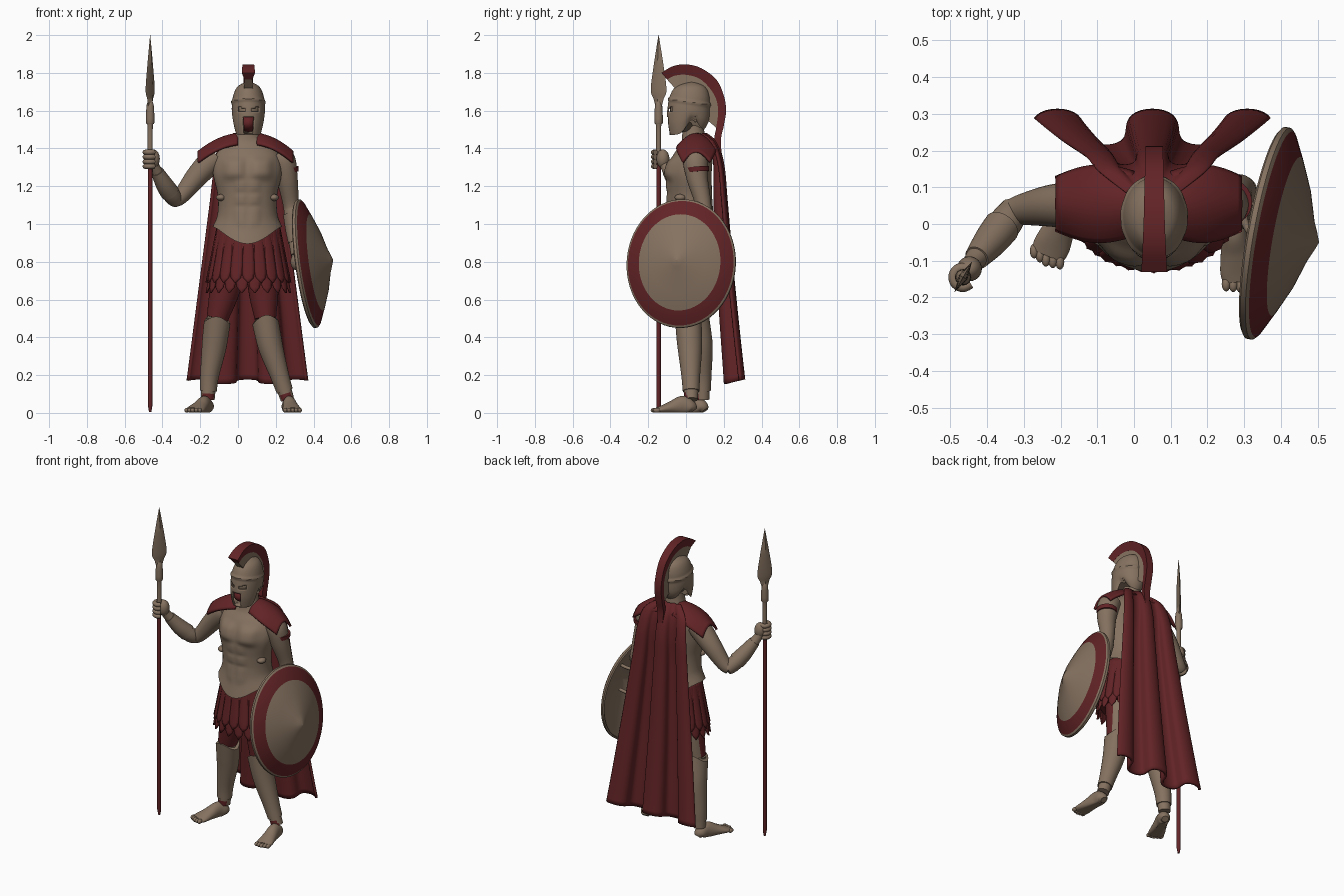
import bpy, bmesh
from math import sin, cos, pi, exp, sqrt, radians
from mathutils import Vector, Matrix

if "Cube" in bpy.data.objects:
    bpy.data.objects.remove(bpy.data.objects["Cube"])


def material(name, rgb):
    m = bpy.data.materials.new(name)
    m.diffuse_color = (*rgb, 1)
    m.use_nodes = True
    m.node_tree.nodes["Principled BSDF"].inputs["Base Color"].default_value = m.diffuse_color
    return m


TAN = material("bronze_tan", (0.235, 0.168, 0.117))
RED = material("deep_red", (0.122, 0.017, 0.019))
CX = 0.05  # body centre line


def finish(name, bm, mats, thick=0, angle=0.7):
    me = bpy.data.meshes.new(name)
    bmesh.ops.recalc_face_normals(bm, faces=bm.faces)
    bm.to_mesh(me)
    bm.free()
    for m in mats:
        me.materials.append(m)
    me.shade_smooth()
    me.set_sharp_from_angle(angle=angle)
    ob = bpy.data.objects.new(name, me)
    bpy.context.collection.objects.link(ob)
    if thick:
        mod = ob.modifiers.new("thickness", 'SOLIDIFY')
        mod.thickness, mod.offset = thick, 0
    return ob


def paint(ob, mat, rule):
    """Give a second colour to the faces that meet a rule."""
    ob.data.materials.append(mat)
    for f in ob.data.polygons:
        f.material_index = int(bool(rule(f.center, f.normal)))


def spline(pts, sub):
    """Catmull-Rom through tuples of any length."""
    out = []
    for i in range(len(pts) - 1):
        q = [pts[max(i - 1, 0)], pts[i], pts[i + 1], pts[min(i + 2, len(pts) - 1)]]
        for k in range(sub):
            t = k / sub
            out.append([0.5 * (2*b + (c-a)*t + (2*a-5*b+4*c-d)*t*t + (3*b-a-3*c+d)*t**3)
                        for a, b, c, d in zip(*q)])
    return out + [list(pts[-1])]


def loft(name, rings, mat, n=32, sub=6, flat=False, warp=None, ref=(1, 0, 0), cap=True, thick=0, cut=None):
    """Skin elliptical rings (x, y, z, radius_a[, radius_b]) along a path."""
    P = spline(rings, sub)
    bm, rows, ref = bmesh.new(), [], Vector(ref)
    for i, p in enumerate(P):
        c = Vector(p[:3])
        t = Vector((0, 0, 1)) if flat else \
            (Vector(P[min(i+1, len(P)-1)][:3]) - Vector(P[max(i-1, 0)][:3])).normalized()
        u = (ref - t * ref.dot(t)).normalized()
        v = t.cross(u)
        a, b = max(p[3], .001), max(p[-1] if len(p) > 4 else p[3], .001)
        rows.append([])
        for k in range(n):
            w = 2 * pi * k / n
            co = c + u * a * cos(w) + v * b * sin(w)
            if warp:
                warp(co, sin(w), i / (len(P) - 1))
            rows[-1].append(bm.verts.new(co))
    for r, s in zip(rows, rows[1:]):
        for k in range(n):
            bm.faces.new((r[k], r[(k+1) % n], s[(k+1) % n], s[k]))
    if cap:
        bm.faces.new(rows[0])
        bm.faces.new(rows[-1])
    if cut:
        bmesh.ops.delete(bm, geom=[f for f in bm.faces if cut(f.calc_center_median())], context='FACES')
    return finish(name, bm, [mat], thick)


def grid(name, fn, nu, nv, mat, thick):
    bm = bmesh.new()
    V = [[bm.verts.new(fn(i / nu, j / nv)) for i in range(nu + 1)] for j in range(nv + 1)]
    for j in range(nv):
        for i in range(nu):
            bm.faces.new((V[j][i], V[j][i+1], V[j+1][i+1], V[j+1][i]))
    return finish(name, bm, [mat], thick)


def ball(name, loc, size, mat):
    bm = bmesh.new()
    bmesh.ops.create_uvsphere(bm, u_segments=24, v_segments=14, radius=1,
                              matrix=Matrix.LocRotScale(Vector(loc), None, Vector(size)))
    return finish(name, bm, [mat])


# Muscled cuirass (lower edge dips over the belly) and neck
def muscles(p, s, v):
    dx = abs(p.x - CX)
    if s < 0:
        bulge = .022 * exp(-((dx-.075)/.055)**4 - ((p.z-1.295)/.055)**4)
        for z in (1.20, 1.13, 1.06):
            bulge += .007 * exp(-((dx-.036)/.03)**4 - ((p.z-z)/.03)**4)
        p.y -= bulge
    dip = abs(s)**3 * max(0, 1 - v * 5)
    p.y += (.018 if s > 0 else -.018) * dip
    p.z -= .09 * dip


loft("cuirass", [(CX, .026, .985, .184, .138), (CX, .025, 1.05, .159, .122), (CX, .02, 1.15, .157, .118),
                 (CX, .018, 1.27, .182, .118), (CX, .035, 1.36, .17, .105), (CX, .045, 1.42, .12, .075),
                 (CX, .04, 1.47, .064, .06), (CX, .035, 1.56, .055, .056)], TAN, 72, 10, True, muscles, cap=False)
for s in (-1, 1):
    ball("side_buckle", (CX + s*.14, -.03, 1.14), (.026, .03, .018), TAN)


# Skirt with two layers of tongue-ended strips
def skirt_point(w, z, k=0):
    return Vector((CX + .005 + (.158 + .172*(1-z) + k)*cos(w), .028 + (.112 + .112*(1-z) + k)*sin(w), z))


loft("skirt_lining", [(CX+.005, .028, .7, .2, .138), (CX+.005, .028, 1.0, .148, .104)], RED, 48, 4, True)
for layer, (z1, k, shift) in enumerate(((.635, 0, .5), (.69, .008, 0))):
    bm, N = bmesh.new(), 20
    for i in range(N):
        wc, rows = 2 * pi * (i + shift) / N, []
        for j in range(13):
            t = j / 12
            q = max(0, (t - .8) / .2)
            half = pi / N * .98 * max(.06, sqrt(1 - q * q))
            rows.append([bm.verts.new(skirt_point(wc + c*half, .985 + (z1-.985)*t, k*t + .004*(1-abs(c))))
                         for c in (-1, -.5, 0, .5, 1)])
        for r, s in zip(rows, rows[1:]):
            for c in range(4):
                bm.faces.new((r[c], r[c+1], s[c+1], s[c]))
    finish(f"skirt_strips_{layer}", bm, [RED], .008)


# Legs, greaves and feet
def knee_peak(p, s, v):
    p.z += .045 * (abs(s)**2 - .5) * max(0, v * 4 - 3)


def sole(p, s, v):
    p.z = max(p.z, .002)


for side, hip, thigh, knee, calf, shin, ankle, heel, toe in (
        ("right", (-.03, .04, .85), (-.07, .05, .65), (-.11, .05, .5), (-.125, .075, .36),
         (-.15, .085, .2), (-.16, .088, .07), (-.155, .10), (-.235, -.085)),
        ("left", (.13, .03, .85), (.135, .025, .65), (.145, .01, .5), (.17, .02, .36),
         (.22, .025, .2), (.262, .028, .07), (.265, .04), (.288, -.155))):
    leg = loft(side + "_thigh", [(*knee, .057), (*thigh, .08), (*hip, .09)], RED)
    paint(leg, TAN, lambda c, n: n.y > .3)
    leg = loft(side + "_calf", [(*ankle, .036), (*shin, .043), (*calf, .06), (*knee, .055)], TAN)
    paint(leg, RED, lambda c, n: c.z < .1 and n.y < -.5)
    low = tuple(a*.65 + b*.35 for a, b in zip(ankle, shin))
    loft(side + "_greave", [(*low, .044), (*shin, .05), (*calf, .066), (*knee, .07)], TAN, 40, 8, warp=knee_peak)
    h, t = Vector((*heel, 0)), Vector((*toe, 0))
    f = [(0, .012, .02, .02), (.08, .03, .036, .036), (.3, .04, .036, .05),
         (.6, .028, .043, .034), (.85, .018, .05, .022), (1, .013, .046, .015)]
    loft(side + "_foot", [(*(h.lerp(t, k) + Vector((0, 0, z))), a, b) for k, z, a, b in f], TAN, warp=sole)
    d = (t - h).normalized()
    across = Vector((-d.y, d.x, 0))
    for i in range(5):
        o = t + across * (i - 2) * .019 + d * (.012 - .004 * abs(i - 2))
        ball(side + "_toe", (o.x, o.y, .014), (.012, .02, .013), TAN)

# Arms and bracers
SIDE = (0, 1, 0)
loft("right_upper_arm", [(-.11, .05, 1.36, .06), (-.145, .05, 1.33, .066), (-.22, .05, 1.25, .058),
                         (-.30, .04, 1.15, .043), (-.335, .03, 1.125, .036)], TAN, ref=SIDE)
loft("right_forearm", [(-.325, .045, 1.12, .035), (-.345, .01, 1.145, .045), (-.385, -.04, 1.2, .043),
                       (-.435, -.1, 1.29, .028), (-.45, -.12, 1.33, .026)], TAN, ref=SIDE)
loft("right_bracer", [(-.36, -.008, 1.165, .05), (-.39, -.046, 1.21, .046), (-.428, -.092, 1.278, .034)],
     TAN, ref=SIDE)
loft("left_arm", [(.21, .05, 1.37, .06), (.24, .05, 1.33, .066), (.26, .06, 1.24, .056), (.28, .09, 1.11, .043),
                  (.29, .085, 1.04, .044), (.3, .045, .88, .027), (.305, .035, .84, .025)], TAN, ref=SIDE)
loft("left_bracer", [(.299, .05, .9, .033), (.293, .07, .97, .042), (.288, .085, 1.05, .049)], TAN, ref=SIDE)
loft("left_arm_band", [(.261, .062, 1.275, .059), (.259, .06, 1.3, .0625)], RED, ref=SIDE)
ball("left_fist", (.31, .025, .8), (.032, .042, .045), TAN)
ball("right_palm", (-.448, -.122, 1.345), (.034, .034, .05), TAN)
SX, SY = -.465, -.145
for i in range(4):
    loft("right_finger", [(SX + .027*cos(a), SY + .027*sin(a), 1.305 + .025*i, .0135)
                          for a in [radians(70 + 50*k) for k in range(6)]], TAN, 12, 4, ref=(0, 0, 1))

# Spear
loft("spear_shaft", [(SX, SY, .005, .006), (SX, SY, .04, .012), (SX, SY, 1.38, .012)], RED, 16, 1)
loft("spear_neck", [(SX, SY, 1.37, .013), (SX, SY, 1.52, .014), (SX, SY, 1.535, .022),
                    (SX, SY, 1.62, .02), (SX, SY, 1.65, .012)], TAN, 16, 3, True)
blade = loft("spear_blade", [(0, 0, 1.6, .014, .014), (0, 0, 1.66, .013, .03), (0, 0, 1.71, .013, .048),
                             (0, 0, 1.84, .011, .03), (0, 0, 2.0, .001, .001)], TAN, 4, 5, True)
blade.location, blade.rotation_euler = (SX, SY, 0), (0, 0, radians(-30))

# Round shield: lathe with red band, tilted
prof = [(0, .125), (.2, .098), (.5, .068), (.75, .03), (.96, 0), (.97, -.012), (1, -.006), (1, .008), (.97, .016),
        (.75, .05), (.5, .085), (.2, .116), (.1, .13), (0, .142)]
shield = loft("shield", [(0, 0, h, r*.293, r*.343) for r, h in prof], TAN, 64, 1, True)
paint(shield, RED, lambda c, n: .75 < sqrt((c.x/.293)**2 + (c.y/.343)**2) < .968 and n.z > 0)
Z = Vector((1, -.183, .14)).normalized()
X = Vector((.105, .575, 0)).normalized()
Y = Z.cross(X)
C = Vector((.365, -.025, .79))
shield.matrix_world = Matrix.Translation(C) @ Matrix((X, Y, Z)).transposed().to_4x4()
for y, w in ((.17, .07), (.0, .06)):  # arm loop and hand grip
    pts = [C + X*(w*cos(a) + .04) + Y*y + Z*(.05 - .1*sin(a)) for a in [pi*k/6 for k in range(7)]]
    loft("shield_grip", [(*p, .01) for p in pts], TAN, 12, 3, ref=Y)

# Helmet with eye slits and mouth opening
HX = .055


def helmet_edge(p, s, v):
    w = min(1, max(0, (1.6 - p.z) / .12))
    p.z += w * (.08 * exp(-((p.y - .03) / .04)**2) + (.02 if p.y > .05 else 0))
    ridge = 1 + .07 * exp(-((p.z - 1.645 + .15*(p.y - .02)) / .008)**2)
    p.x = HX + (p.x - HX) * ridge
    p.y = .015 + (p.y - .015) * ridge


def openings(c):
    dx = abs(c.x - HX)
    return c.y < 0 and ((dx < .026 and c.z < 1.57) or (.014 < dx < .056 and abs(c.z - 1.6 - dx*.15) < .011))


loft("helmet", [(HX, .003, 1.475, .068, .09), (HX, .01, 1.54, .08, .108), (HX, .015, 1.62, .084, .108),
                (HX, .02, 1.68, .076, .1), (HX, .024, 1.725, .054, .074), (HX, .03, 1.75, .01, .012)],
     TAN, 72, 9, True, helmet_edge, thick=.008, cut=openings)
ball("face", (HX, .015, 1.605), (.074, .1, .075), TAN)
ball("beard", (HX, -.015, 1.535), (.05, .078, .048), RED)

# Helmet crest, its holder and trailing plume: (outer y, z, inner y, z, half width)
crest = [(-.13, 1.80, -.1, 1.765, .035), (-.07, 1.835, -.06, 1.785, .032), (0, 1.845, 0, 1.79, .029),
         (.08, 1.825, .07, 1.77, .027), (.16, 1.765, .125, 1.72, .025), (.2, 1.68, .16, 1.66, .024),
         (.212, 1.6, .17, 1.59, .024), (.2, 1.52, .16, 1.51, .023), (.185, 1.44, .15, 1.44, .022),
         (.195, 1.3, .165, 1.32, .012)]


def strip(name, stations, mat, taper):
    bm, rows = bmesh.new(), []
    for oy, oz, iy, iz, w in spline(stations, 6):
        rows.append([bm.verts.new(p) for p in ((HX-w, oy, oz), (HX+w, oy, oz),
                                               (HX+w*taper, iy, iz), (HX-w*taper, iy, iz))])
    for r, s in zip(rows, rows[1:]):
        for k in range(4):
            bm.faces.new((r[k], r[(k+1) % 4], s[(k+1) % 4], s[k]))
    bm.faces.new(rows[0])
    bm.faces.new(rows[-1])
    finish(name, bm, [mat])


strip("crest", crest, RED, .6)
strip("crest_holder", [(iy, iz, iy + (.03-iy)*.45, iz + (1.62-iz)*.45, w*.58)
                       for _, _, iy, iz, w in crest[:8]], TAN, 1.2)

# Shoulder guards
for s, tip in ((-1, .26), (1, .24)):
    def guard(u, v):
        k = 2*v - 1
        return (CX + s*(.05 + (tip-.05)*u), .055 + .105*k*(.8 + .2*sin(pi*u) - .12*u*u),
                1.475 - .02*u - .075*u*u - .055*k*k)
    grid("shoulder_guard", guard, 16, 16, RED, .014)

# Flowing cape with folds that deepen to the hem
cape_path = spline([(.10, 1.475, .07), (.15, 1.42, .14), (.176, 1.3, .165), (.185, 1.1, .185),
                    (.215, .65, .24), (.257, .165, .3)], 10)


def cape(u, v):
    y, z, w = cape_path[round(v * (len(cape_path) - 1))]
    k = 2*u - 1
    fold = cos(k * 1.16 * 2 * pi)
    amp = .006 + .043 * v**1.2
    return (CX + k*w + .018*v*sin(2*pi*k*2.32), y + amp*fold - .02*(1-v)*k*k, z + .012*v*fold)


grid("cape", cape, 72, len(cape_path) - 1, RED, .016)
